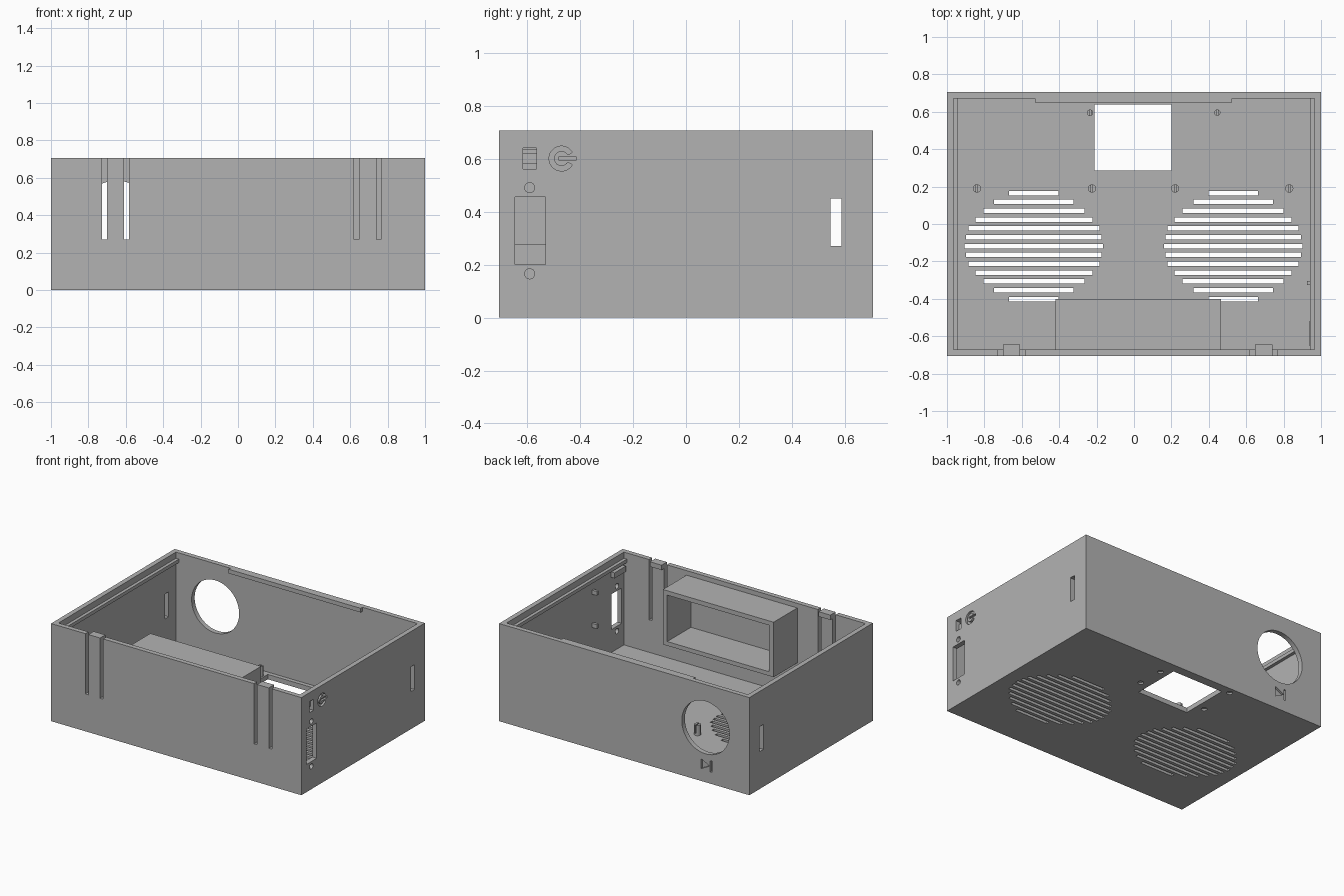
import bpy, bmesh
from math import cos, sin, pi, radians
from mathutils import Vector

cube = bpy.data.objects.get("Cube")
if cube:
    bpy.data.objects.remove(cube, do_unlink=True)

grey = bpy.data.materials.new("plain_grey")
grey.use_nodes = True
grey.diffuse_color = (0.45, 0.45, 0.45, 1)
grey.node_tree.nodes["Principled BSDF"].inputs["Base Color"].default_value = (0.45, 0.45, 0.45, 1)

X, Y, H = 1.0, 0.705, 0.705      # outer half sizes and height
T = 0.035                        # wall and floor thickness
IX, IY = X - T, Y - T            # inner half sizes


def box(bm, x, y, z):
    """Box spanning three (low, high) ranges."""
    verts = bmesh.ops.create_cube(bm, size=1)["verts"]
    for v in verts:
        v.co = Vector([(r[0] + r[1]) / 2 + c * (r[1] - r[0]) for c, r in zip(v.co, (x, y, z))])


def prism(bm, points, axis, lo, hi):
    """Extrude a flat outline along an axis (0 x, 1 y, 2 z)."""
    rings = []
    for d in (lo, hi):
        ring = []
        for a, b in points:
            co = [a, b]
            co.insert(axis, d)
            ring.append(bm.verts.new(co))
        rings.append(ring)
    n = len(points)
    faces = [bm.faces.new(rings[0]), bm.faces.new(rings[1])]
    for i in range(n):
        j = (i + 1) % n
        faces.append(bm.faces.new((rings[0][i], rings[0][j], rings[1][j], rings[1][i])))
    bmesh.ops.recalc_face_normals(bm, faces=faces)


def circle(a, b, r, n=32):
    return [(a + r * cos(2 * pi * i / n), b + r * sin(2 * pi * i / n)) for i in range(n)]


def finish(bm, name):
    mesh = bpy.data.meshes.new(name)
    bm.to_mesh(mesh)
    bm.free()
    mesh.materials.append(grey)
    obj = bpy.data.objects.new(name, mesh)
    bpy.context.collection.objects.link(obj)
    return obj


def block(name, x, y, z):
    bm = bmesh.new()
    box(bm, x, y, z)
    return finish(bm, name)


def cut(obj, cutter):
    cutter.hide_render = True
    mod = obj.modifiers.new("cut", "BOOLEAN")
    mod.operation = "DIFFERENCE"
    mod.solver = "EXACT"
    mod.object = cutter
    bpy.context.view_layer.objects.active = obj
    bpy.ops.object.modifier_apply(modifier=mod.name)
    bpy.data.objects.remove(cutter, do_unlink=True)


# Open-topped case
case = block("case", (-X, X), (-Y, Y), (0, H))
cut(case, block("cavity", (-IX, IX), (-IY, IY), (T, H + 0.1)))

# Floor openings: square hole and two round fan grilles
bm = bmesh.new()
box(bm, (-0.21, 0.2), (0.285, 0.64), (-0.1, 0.1))
half_widths = [0.37, 0.362, 0.35, 0.3125, 0.27, 0.2125, 0.1325]
for cx in (-0.535, 0.53):
    for i in range(-6, 7):
        w, y = half_widths[abs(i)], -0.118 + i * 0.0472
        box(bm, (cx - w, cx + w), (y - 0.012, y + 0.012), (-0.1, 0.1))
# Shallow recesses on the underside around the hole
for cx, cy in ((0.27, 0.39), (-0.27, 0.39), (0.26, 0.58), (-0.26, 0.66)):
    prism(bm, circle(cx, cy, 0.02, 12), 2, -0.1, 0.012)
cut(case, finish(bm, "floor_cutter"))

# Wall openings
bm = bmesh.new()
for cx in (-0.655, 0.693):                       # slits beside each front clip
    for s in (-1, 1):
        x = cx + s * 0.059
        box(bm, (x - 0.0125, x + 0.0125), (-Y - 0.1, -IY + 0.01), (0.27, H + 0.1))
for s in (-1, 1):                                # strap slots in both sides
    box(bm, (s * X - 0.1, s * X + 0.1), (0.545, 0.587), (0.27, 0.45))
prism(bm, circle(-0.65, 0.395, 0.19, 64), 1, IY - 0.05, Y + 0.1)
box(bm, (IX - 0.02, X + 0.1), (-0.645, -0.53), (0.2, 0.455))     # connector
box(bm, (IX - 0.02, X + 0.1), (-0.615, -0.565), (0.56, 0.64))    # switch
for z in (0.165, 0.49):
    prism(bm, circle(-0.59, z, 0.019, 24), 0, IX - 0.02, X + 0.1)
# Engraved power symbol
angles = [radians(30 + 300 * i / 24) for i in range(25)]
ring = [(-0.47 + 0.047 * cos(a), 0.6 + 0.047 * sin(a)) for a in angles]
ring += [(-0.47 + 0.028 * cos(a), 0.6 + 0.028 * sin(a)) for a in reversed(angles)]
prism(bm, ring, 0, X - 0.015, X + 0.1)
box(bm, (X - 0.015, X + 0.1), (-0.48, -0.415), (0.592, 0.608))
# Engraved triangle and bar on the back
prism(bm, [(-0.615, 0.09), (-0.615, 0.16), (-0.682, 0.125)], 1, Y - 0.015, Y + 0.1)
box(bm, (-0.7, -0.687), (Y - 0.015, Y + 0.1), (0.085, 0.165))
cut(case, finish(bm, "wall_cutter"))

# Display housing: a frame fixed inside the front wall, open to the back
housing = block("display_housing", (-0.42, 0.465), (-IY, -0.4), (0.275, 0.672))
cut(housing, block("housing_cavity", (-0.385, 0.43), (-IY - 0.1, -0.3), (0.305, 0.64)))

# Lid rails, back lip and clip catches
for name, s in (("right_rail", -1), ("left_rail", 1)):
    block(name, sorted((s * IX, s * (IX - 0.023))), (-IY, IY), (0.635, 0.66))
block("back_lip", (-0.53, 0.525), (IY - 0.02, IY), (H - 0.03, H))
for name, cx in (("right_clip_catch", -0.655), ("left_clip_catch", 0.693)):
    block(name, (cx - 0.0465, cx + 0.0465), (-IY, -IY + 0.025), (H - 0.035, H))

# Switch body and small support pins inside the left wall
block("switch_body", (0.935, IX + 0.01), (-0.65, -0.52), (0.58, 0.62))
for i, z in enumerate((0.3, 0.54)):
    block("wall_pin_%d" % (i + 1), (0.925, IX), (-0.325, -0.305), (z, z + 0.03))

# Split mounting pegs on the floor
pegs = [(-0.235, 0.595, 0.017), (0.445, 0.595, 0.017)]
pegs += [(x, 0.19, 0.022) for x in (-0.84, -0.225, 0.22, 0.83)]
for i, (x, y, r) in enumerate(pegs):
    bm = bmesh.new()
    prism(bm, circle(x, y, r, 20), 2, T, 0.11)
    peg = finish(bm, "mounting_peg_%d" % (i + 1))
    cut(peg, block("slit", (x - 0.004, x + 0.004), (y - 0.1, y + 0.1), (0.05, 0.2)))
